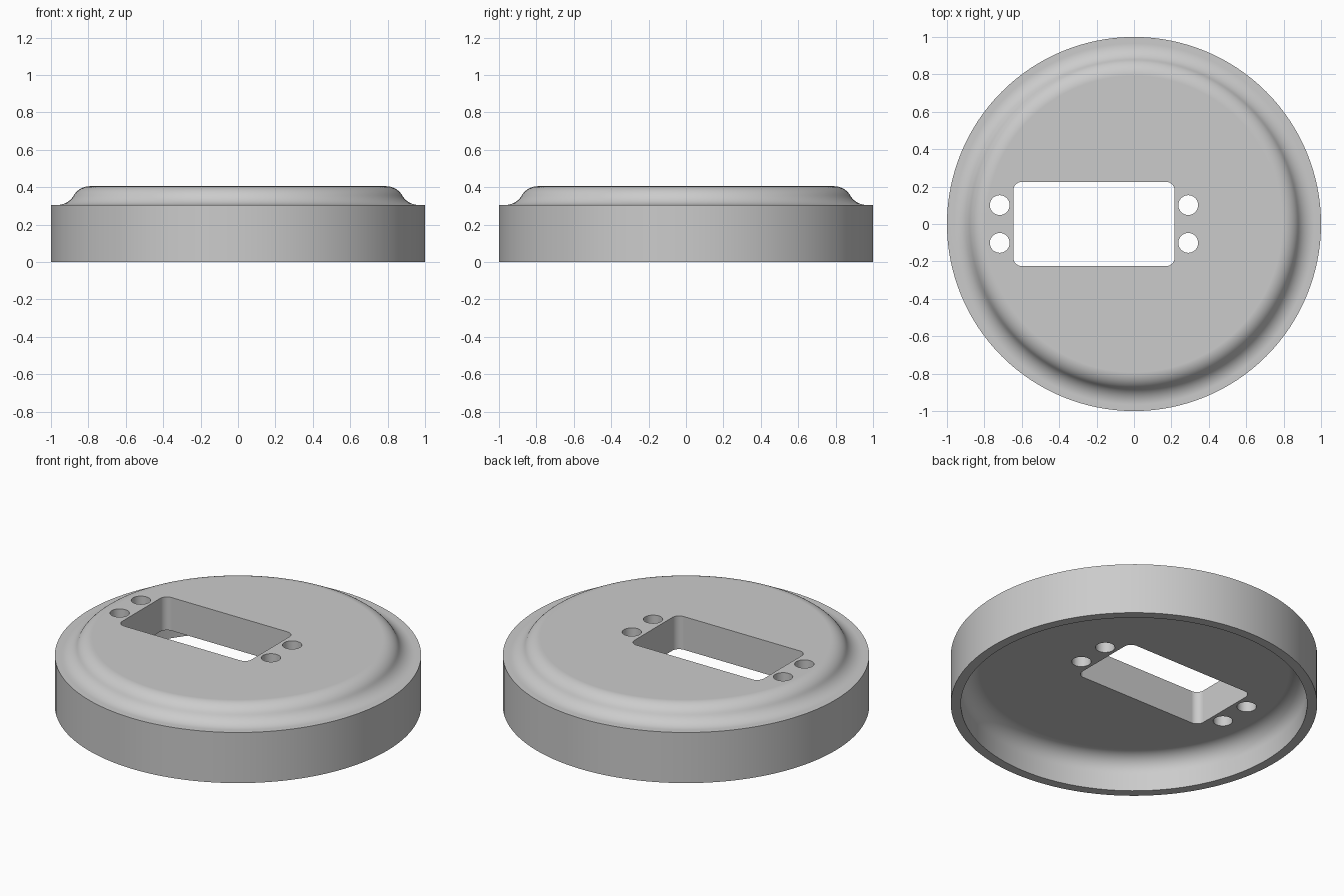
import bpy, bmesh
from math import sin, cos, pi, radians

SEGMENTS = 128

cube = bpy.data.objects.get("Cube")
if cube:
    bpy.data.objects.remove(cube, do_unlink=True)

grey = bpy.data.materials.new("plain grey")
grey.use_nodes = True
colour = (0.6, 0.6, 0.6, 1)
grey.diffuse_color = colour
grey.node_tree.nodes["Principled BSDF"].inputs["Base Color"].default_value = colour


def arc(cx, cz, radius, start, end, steps=10):
    """Points on an arc, angles in degrees."""
    angles = [radians(start + (end - start) * i / steps) for i in range(steps + 1)]
    return [(cx + radius * cos(a), cz + radius * sin(a)) for a in angles]


def add_object(name, bm):
    bmesh.ops.recalc_face_normals(bm, faces=bm.faces[:])
    mesh = bpy.data.meshes.new(name)
    bm.to_mesh(mesh)
    bm.free()
    mesh.materials.append(grey)
    obj = bpy.data.objects.new(name, mesh)
    bpy.context.collection.objects.link(obj)
    return obj


def lathe(name, profile):
    """Revolve a profile about z and close both ends with flat caps."""
    bm = bmesh.new()
    rings = [[bm.verts.new((r * cos(2 * pi * i / SEGMENTS), r * sin(2 * pi * i / SEGMENTS), z))
              for i in range(SEGMENTS)] for r, z in profile]
    for a, b in zip(rings, rings[1:]):
        for i in range(SEGMENTS):
            j = (i + 1) % SEGMENTS
            bm.faces.new((a[i], a[j], b[j], b[i]))
    bm.faces.new(rings[0])
    bm.faces.new(rings[-1])
    return add_object(name, bm)


def prism(name, outline, low=0.1, high=0.5):
    bm = bmesh.new()
    face = bm.faces.new([bm.verts.new((x, y, low)) for x, y in outline])
    ext = bmesh.ops.extrude_face_region(bm, geom=[face])
    bmesh.ops.translate(bm, vec=(0, 0, high - low),
                        verts=[v for v in ext["geom"] if isinstance(v, bmesh.types.BMVert)])
    return add_object(name, bm)


# Hollow cover: ceiling, inner fillet, rim, outer wall, S-shaped shoulder, top
profile = (arc(0.845, 0.105, 0.1, 90, 0)
           + [(0.945, 0), (1, 0), (1, 0.305)]
           + arc(0.965, 0.405, 0.1, 270, 210)
           + arc(0.792, 0.305, 0.1, 30, 90)[1:])
cover = lathe("round_cover", profile)

# Cutters: rounded rectangular window and four screw holes
mid, half_x, half_y, corner = -0.214, 0.431, 0.225, 0.045
window = []
for k, (sx, sy) in enumerate([(1, 1), (-1, 1), (-1, -1), (1, -1)]):
    window += arc(mid + sx * (half_x - corner), sy * (half_y - corner), corner,
                  90 * k, 90 * k + 90, 8)
cutters = [prism("window_cutter", window)]
for sx in (-1, 1):
    for sy in (-1, 1):
        circle = arc(mid + sx * 0.504, sy * 0.101, 0.053, 0, 360, 32)[:-1]
        cutters.append(prism("screw_hole_cutter", circle))

bpy.ops.object.select_all(action='DESELECT')
cover.select_set(True)
bpy.context.view_layer.objects.active = cover
for cutter in cutters:
    cutter.hide_render = True
    cut = cover.modifiers.new("cut", 'BOOLEAN')
    cut.operation = 'DIFFERENCE'
    cut.solver = 'EXACT'
    cut.object = cutter
    bpy.ops.object.modifier_apply(modifier=cut.name)
for cutter in cutters:
    bpy.data.objects.remove(cutter, do_unlink=True)

# Smooth the curves, keep the rims crisp and the flats even
bpy.ops.object.shade_smooth_by_angle(angle=radians(30))
weighted = cover.modifiers.new("even_flats", 'WEIGHTED_NORMAL')
weighted.keep_sharp = True
